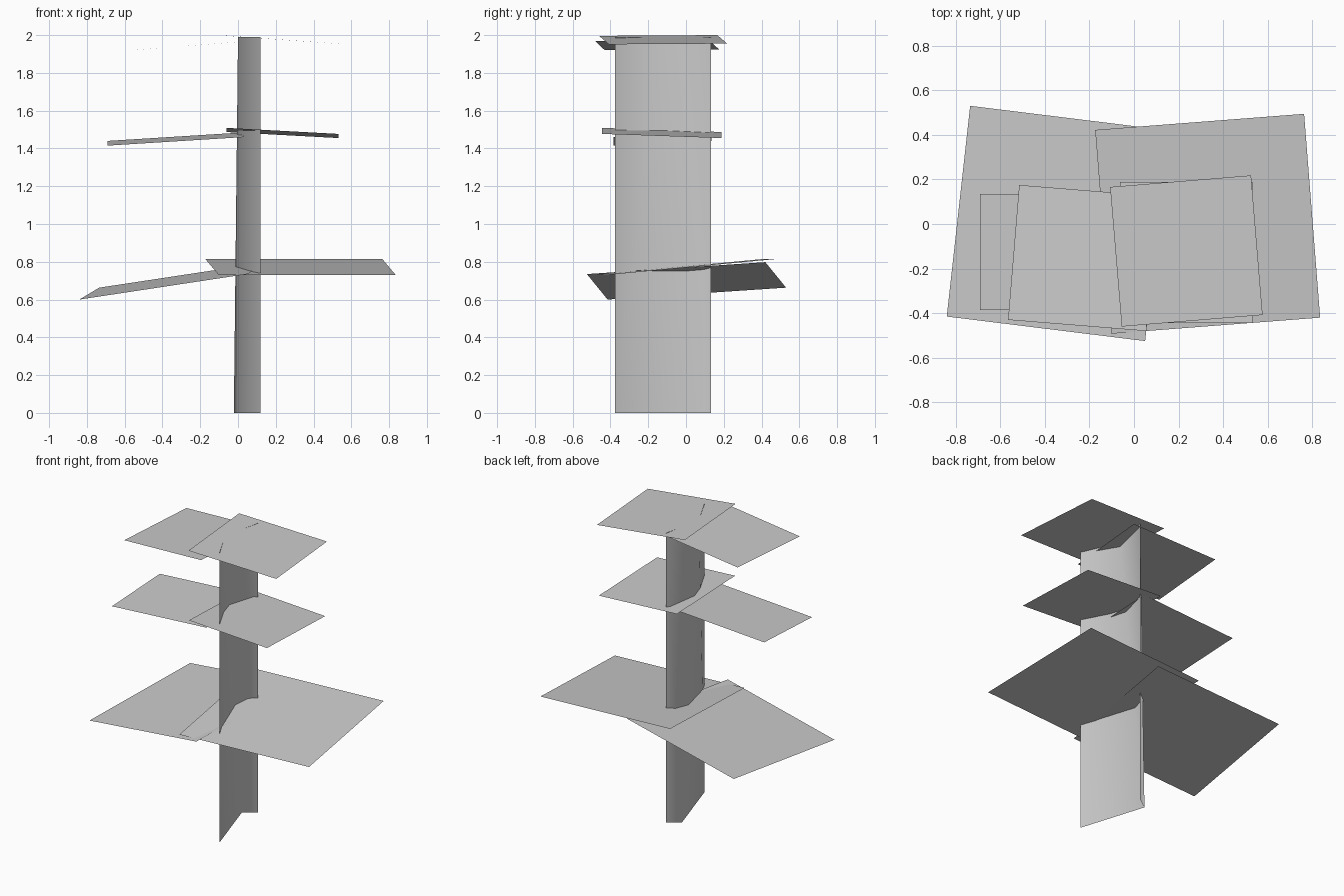
import bpy
import bmesh
from mathutils import Vector

cube = bpy.data.objects.get("Cube")
if cube:
    bpy.data.objects.remove(cube, do_unlink=True)

# Single grey material
GREY = (0.6, 0.6, 0.6, 1.0)
grey = bpy.data.materials.new("plain grey")
grey.use_nodes = True
grey.diffuse_color = GREY
grey.node_tree.nodes["Principled BSDF"].inputs["Base Color"].default_value = GREY


def add_object(name, bm, smooth=False):
    mesh = bpy.data.meshes.new(name)
    for face in bm.faces:
        face.smooth = smooth
    bm.to_mesh(mesh)
    bm.free()
    mesh.materials.append(grey)
    obj = bpy.data.objects.new(name, mesh)
    bpy.context.collection.objects.link(obj)
    return obj


def plate(name, corner, along, across):
    """Flat sheet spanned by two edge vectors from its front outer corner."""
    c, u, v = Vector(corner), Vector(along), Vector(across)
    bm = bmesh.new()
    bm.faces.new([bm.verts.new(p) for p in (c, c + u, c + u + v, c + v)])
    bm.normal_update()
    if bm.faces[:][0].normal.z < 0:
        bmesh.ops.reverse_faces(bm, faces=bm.faces[:])
    add_object(name, bm)


def folded_sheet(name, lower, upper, height):
    """Upright open sheet lofted from a lower to an upper section."""
    bm = bmesh.new()
    low = [bm.verts.new((x, y, 0)) for x, y in lower]
    top = [bm.verts.new((x, y, height)) for x, y in upper]
    for i in range(len(low) - 1):
        bm.faces.new((low[i], low[i + 1], top[i + 1], top[i]))
    bm.normal_update()
    add_object(name, bm, smooth=True)


# Upright trunk: a sheet whose fold shifts forward as it rises
folded_sheet("trunk",
             [(0.12, -0.375), (-0.022, 0.075), (0.06, 0.132)],
             [(0.12, -0.375), (0.0, -0.14), (0.06, 0.132)], 1.99)

# Plates: front outer corner, edge running inward, edge running back
plates = {
    "lower_right_plate": ((-0.84, -0.415, 0.60), (0.89, -0.11, 0.135), (0.105, 0.945, 0.063)),
    "lower_left_plate": ((0.835, -0.42, 0.73), (-0.937, -0.072, 0.0), (-0.072, 0.914, 0.086)),
    "middle_right_plate": ((-0.69, -0.385, 1.415), (0.72, 0.0, 0.045), (0.0, 0.52, 0.025)),
    "middle_left_plate": ((0.532, -0.445, 1.477), (-0.594, 0.0, 0.032), (0.0, 0.633, -0.022)),
    "upper_right_plate": ((-0.565, -0.43, 1.92), (0.62, -0.05, 0.048), (0.05, 0.605, 0.004)),
    "upper_left_plate": ((0.577, -0.408, 1.951), (-0.632, -0.052, 0.045), (-0.052, 0.626, 0.004)),
}
for name, (corner, along, across) in plates.items():
    plate(name, corner, along, across)
